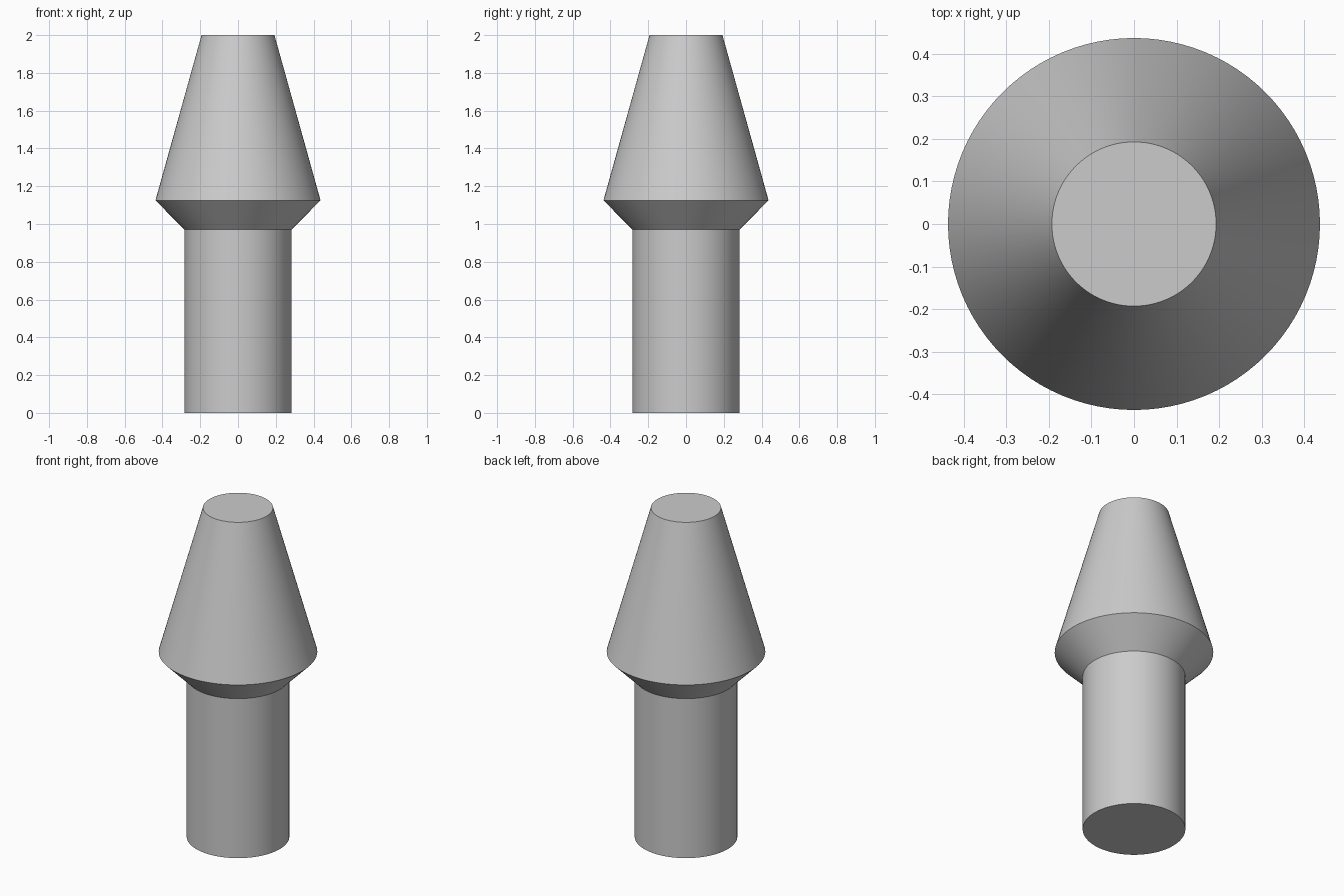
import bpy
import bmesh
import math
from mathutils import Matrix

cube = bpy.data.objects.get("Cube")
if cube:
    bpy.data.objects.remove(cube, do_unlink=True)

# Plain grey for the whole model
grey = bpy.data.materials.new("light_grey")
grey.use_nodes = True
grey.diffuse_color = (0.6, 0.6, 0.6, 1)
grey.node_tree.nodes["Principled BSDF"].inputs["Base Color"].default_value = (0.6, 0.6, 0.6, 1)

SEGMENTS = 96


def turned_part(name, profile):
    """Closed solid of revolution from (radius, height) points, bottom to top."""
    bm = bmesh.new()
    rings = []
    for radius, z in profile:
        ring = bmesh.ops.create_circle(bm, segments=SEGMENTS, radius=radius,
                                       matrix=Matrix.Translation((0, 0, z)))
        rings.append(ring["verts"])
    for low, high in zip(rings, rings[1:]):
        for i in range(SEGMENTS):
            j = (i + 1) % SEGMENTS
            bm.faces.new((low[i], low[j], high[j], high[i]))
    bm.faces.new(rings[0])
    bm.faces.new(rings[-1])
    bmesh.ops.recalc_face_normals(bm, faces=bm.faces)
    mesh = bpy.data.meshes.new(name)
    bm.to_mesh(mesh)
    bm.free()
    mesh.materials.append(grey)
    obj = bpy.data.objects.new(name, mesh)
    bpy.context.collection.objects.link(obj)
    bpy.ops.object.select_all(action="DESELECT")
    obj.select_set(True)
    bpy.context.view_layer.objects.active = obj
    bpy.ops.object.shade_smooth_by_angle(angle=math.radians(30))
    return obj


# Straight shank, flared collar and tapered head in one continuous profile
turned_part("tapered_pin", [(0.283, 0), (0.283, 0.97), (0.437, 1.125), (0.193, 2)])
